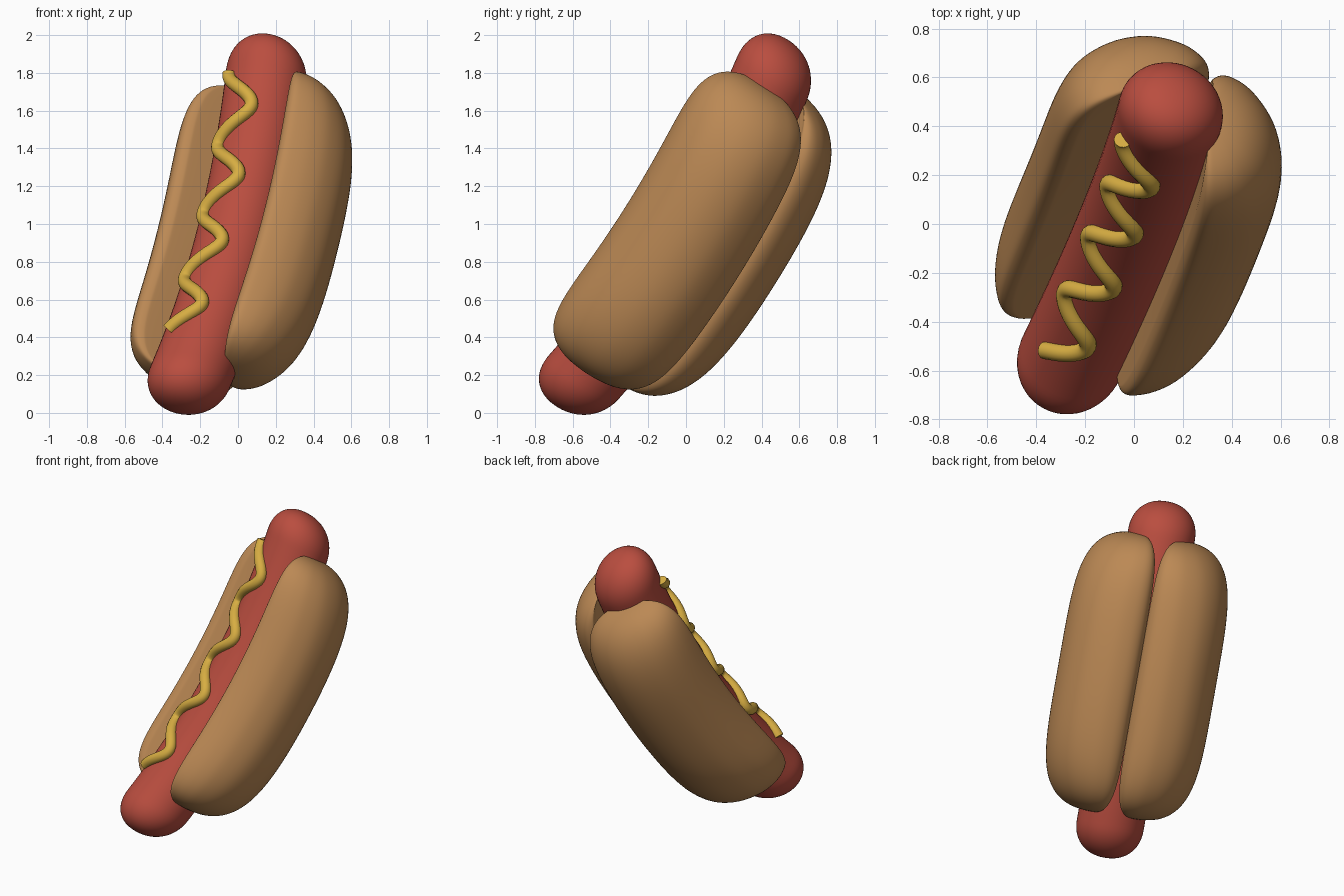
import bpy, bmesh, math
from mathutils import Vector

if "Cube" in bpy.data.objects:
    bpy.data.objects.remove(bpy.data.objects["Cube"])

# Tilted frame: D along the sausage, R to the right half, U out of the opening
LOW, HIGH = Vector((-0.27, -0.56, 0.213)), Vector((0.13, 0.43, 1.783))
MID = (LOW + HIGH) / 2
D = (HIGH - LOW).normalized()
R = Vector((0.82, -0.56, 0.14))
R = (R - D * R.dot(D)).normalized()
U = R.cross(D)
HALF = (HIGH - LOW).length / 2
RAD, SAG = 0.218, 0.09


def place(a, b, c):
    """Local along / across / up to world, with a gentle bend."""
    c -= 0.035 + SAG * (1 - (a / HALF) ** 2)
    return MID + D * a + R * b + U * c


def material(name, rgb):
    m = bpy.data.materials.new(name)
    m.diffuse_color = (*rgb, 1)
    m.use_nodes = True
    m.node_tree.nodes["Principled BSDF"].inputs["Base Color"].default_value = m.diffuse_color
    return m


def loft(name, rings, mat, angle):
    bm = bmesh.new()
    loops = [[bm.verts.new(place(*p)) for p in ring] for ring in rings]
    n = len(loops[0])
    for l0, l1 in zip(loops, loops[1:]):
        for i in range(n):
            j = (i + 1) % n
            bm.faces.new((l0[i], l0[j], l1[j], l1[i]))
    bm.faces.new(loops[0])
    bm.faces.new(loops[-1])
    bmesh.ops.recalc_face_normals(bm, faces=bm.faces)
    me = bpy.data.meshes.new(name)
    bm.to_mesh(me)
    bm.free()
    ob = bpy.data.objects.new(name, me)
    bpy.context.collection.objects.link(ob)
    me.materials.append(mat)
    bpy.ops.object.select_all(action='DESELECT')
    ob.select_set(True)
    bpy.context.view_layer.objects.active = ob
    bpy.ops.object.shade_smooth_by_angle(angle=math.radians(angle))
    return ob


def smooth_loop(pts, steps):
    """Closed Catmull-Rom loop through the points."""
    out, n = [], len(pts)
    for i in range(n):
        p0, p1, p2, p3 = (Vector(pts[(i + k) % n]) for k in (-1, 0, 1, 2))
        for s in range(steps):
            t = s / steps
            out.append(0.5 * (2 * p1 + (p2 - p0) * t + (2 * p0 - 5 * p1 + 4 * p2 - p3) * t * t
                              + (3 * p1 - p0 - 3 * p2 + p3) * t ** 3))
    return out


red = material("sausage_red", (0.49, 0.075, 0.05))
tan = material("bun_tan", (0.5, 0.25, 0.09))
yellow = material("mustard_yellow", (0.68, 0.42, 0.055))

# Sausage: bent capsule
END = HALF + RAD
rings = []
for k in range(-40, 41):
    a = END * math.sin(k / 40 * math.pi / 2 * 0.995)
    over = max(0, abs(a) - HALF) / RAD
    rad = RAD * max(0.0, 1 - over ** 2.2) ** (1 / 2.2)
    rings.append([(a, rad * math.cos(q * math.tau / 48), rad * math.sin(q * math.tau / 48))
                  for q in range(48)])
loft("sausage", rings, red, 60)

# Bun halves: D-shaped section; the flat inner face stays long, the outer bulge rounds off
section = [(0.0, -0.36), (0.03, -0.415), (0.10, -0.445), (0.21, -0.445), (0.35, -0.39),
           (0.455, -0.28), (0.51, -0.13), (0.50, 0.01), (0.455, 0.11), (0.39, 0.185),
           (0.345, 0.21), (0.305, 0.195), (0.28, 0.16), (0.21, 0.03), (0.14, -0.10),
           (0.07, -0.23), (0.02, -0.325)]
profile = smooth_loop(section, 5)
hub = Vector((0.145, -0.09))
along = Vector((0.29, 0.54)).normalized()
out = Vector((along.y, -along.x))
for name, side in (("bun_right", 1), ("bun_left", -1)):
    rings = []
    for k in range(-36, 37):
        t = math.sin(k / 36 * math.pi / 2 * 0.998)
        flat = (1 - abs(t) ** 7) ** (1 / 2.6)
        bulge = (1 - abs(t) ** 4.2) ** (1 / 2.4)
        ring = []
        for p in profile:
            q = p - hub
            v = hub + along * q.dot(along) * flat + out * q.dot(out) * bulge
            ring.append((0.03 + 0.91 * t, side * v.x, v.y))
        rings.append(ring)
    loft(name, rings, tan, 50)

# Mustard: wavy tube lying on the sausage
cu = bpy.data.curves.new("mustard", 'CURVE')
cu.dimensions = '3D'
cu.bevel_depth = 0.036
cu.bevel_resolution = 5
cu.use_fill_caps = True
sp = cu.splines.new('POLY')
N = 160
sp.points.add(N)
for i in range(N + 1):
    f = i / N * 0.97
    b = -0.005 - 0.09 * math.cos(f * 4 * math.tau)
    c = math.sqrt((RAD + 0.008) ** 2 - b * b)
    sp.points[i].co = (*place(0.88 - 1.69 * f, b, c), 1)
sp.use_smooth = True
mustard = bpy.data.objects.new("mustard", cu)
bpy.context.collection.objects.link(mustard)
cu.materials.append(yellow)
